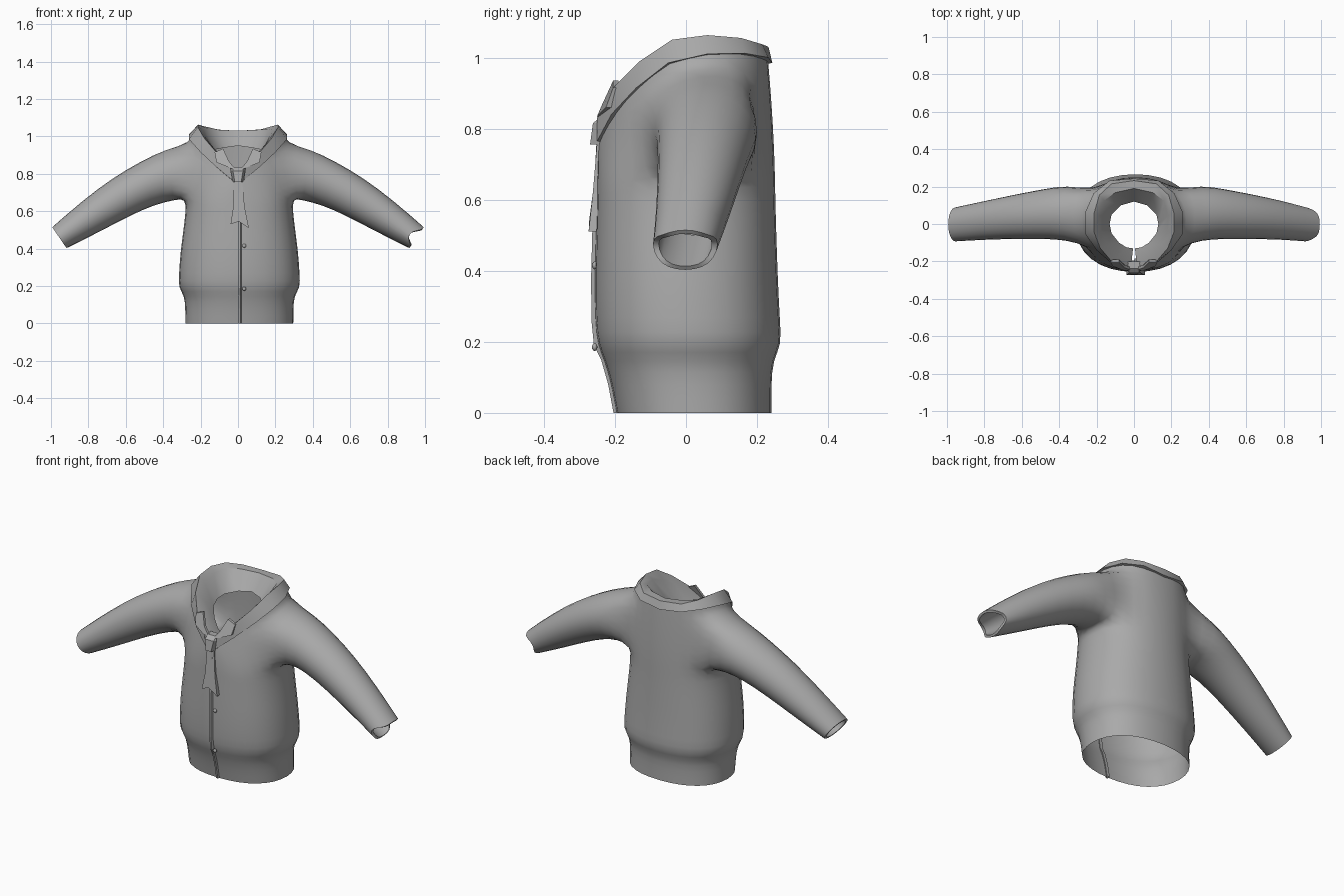
import bpy, bmesh, math
from mathutils import Vector

if "Cube" in bpy.data.objects:
    bpy.data.objects.remove(bpy.data.objects["Cube"])

grey = bpy.data.materials.new("plain grey")
grey.diffuse_color = (0.4, 0.4, 0.4, 1)
grey.use_nodes = True
grey.node_tree.nodes["Principled BSDF"].inputs["Base Color"].default_value = grey.diffuse_color


def make_object(name, bm, smooth_angle=None):
    bmesh.ops.recalc_face_normals(bm, faces=bm.faces)
    me = bpy.data.meshes.new(name)
    bm.to_mesh(me)
    bm.free()
    me.materials.append(grey)
    ob = bpy.data.objects.new(name, me)
    bpy.context.collection.objects.link(ob)
    if smooth_angle:
        bpy.ops.object.select_all(action='DESELECT')
        ob.select_set(True)
        bpy.context.view_layer.objects.active = ob
        bpy.ops.object.shade_smooth_by_angle(angle=math.radians(smooth_angle))
    return ob


def skin(bm, a, b, closed=True):
    n = len(a)
    for i in range(n if closed else n - 1):
        j = (i + 1) % n
        bm.faces.new((a[i], a[j], b[j], b[i]))


# Half collar, back centre to front: outer edge, ridge, inner edge, throat
COLLAR = [
    ((0, .243, .985), (0, .232, 1.03), (0, .19, 1.03), (0, .12, .95)),
    ((.13, .232, 1.0), (.12, .215, 1.037), (.10, .168, 1.035), (.07, .10, .94)),
    ((.215, .165, 1.012), (.185, .155, 1.055), (.16, .125, 1.04), (.12, .05, .93)),
    ((.262, .06, 1.01), (.213, .06, 1.063), (.183, .045, 1.035), (.13, 0, .92)),
    ((.262, -.05, .985), (.215, -.04, 1.05), (.178, -.04, 1.0), (.12, -.05, .90)),
    ((.20, -.14, .915), (.18, -.13, .99), (.14, -.11, .95), (.08, -.10, .86)),
    ((.12, -.21, .84), (.12, -.20, .92), (.085, -.175, .89), (.04, -.125, .82)),
    ((.03, -.25, .765), (.04, -.25, .83), (.015, -.22, .82), (.005, -.13, .79)),
]
FRONT = (0, -.25, .755)

# Torso rings: height, half width, front, back
RINGS = [(0, .295, -.20, .245), (.08, .295, -.215, .245), (.15, .30, -.235, .25),
         (.19, .333, -.255, .275), (.26, .33, -.262, .27), (.38, .322, -.263, .264),
         (.50, .305, -.26, .26), (.60, .293, -.257, .257)]


def torso_point(ring, k):
    z, w, f, b = ring
    a = k * math.pi / 8
    sx = math.copysign(abs(math.sin(a)) ** .88, math.sin(a))
    cy = math.copysign(abs(math.cos(a)) ** .88, math.cos(a))
    return Vector((.007 + w * sx, (f + b) / 2 + (b - f) / 2 * cy, z))


def neck_point(k):
    if k == 8:
        return Vector(FRONT)
    p = Vector(COLLAR[k if k < 8 else 16 - k][0])
    p = Vector((p.x * .97, p.y * .96, p.z + .012))
    if k > 8:
        p.x = -p.x
    return p


# Torso and sleeves, one continuous skin
bm = bmesh.new()
grid = [[bm.verts.new(torso_point(r, k)) for k in range(16)] for r in RINGS]
for t in (.17, .4, .65, .88, 1):
    row = []
    for k in range(16):
        low, top = torso_point(RINGS[-1], k), neck_point(k)
        p = low.lerp(top, t ** 1.8)
        p.z = low.z + t * (top.z - low.z)
        row.append(bm.verts.new(p))
    grid.append(row)
lo, hi = len(RINGS), len(RINGS) + 3          # armhole rows
for r in range(len(grid) - 1):
    for k in range(16):
        if lo <= r < hi and (2 <= k < 5 or 11 <= k < 14):
            continue
        j = (k + 1) % 16
        bm.faces.new((grid[r][k], grid[r][j], grid[r + 1][j], grid[r + 1][k]))

# Sleeve rings: top x, z, bottom x, z, front y, back y
SLEEVE = [(.39, .937, .335, .655, -.092, .215), (.52, .872, .445, .63, -.085, .192),
          (.67, .785, .58, .57, -.085, .165), (.84, .655, .75, .48, -.088, .128),
          (.995, .517, .915, .40, -.097, .093)]
crease = bm.edges.layers.float.new("crease_edge")
for s in (1, -1):
    cols = [2, 3, 4, 5] if s > 0 else [14, 13, 12, 11]
    loop = [grid[hi][k] for k in cols] + [grid[r][cols[3]] for r in (hi - 1, hi - 2)]
    loop += [grid[lo][k] for k in reversed(cols)] + [grid[r][cols[0]] for r in (lo + 1, lo + 2)]

    def sleeve_ring(spec, scale=1, ragged=False):
        tx, tz, bx, bz, f, b = spec
        c = Vector(((tx + bx) / 2, (f + b) / 2, (tz + bz) / 2))
        up = Vector(((tx - bx) / 2, 0, (tz - bz) / 2))
        out = []
        for i in range(12):
            a = math.radians(45 + 30 * i)
            p = c + up * math.sin(a) * scale + Vector((0, (b - f) / 2 * math.cos(a) * scale, 0))
            if ragged and abs(math.sin(a)) < .5:
                p += Vector((-.04, 0, .02 if math.sin(a) > 0 else .012))
            p.x *= s
            out.append(bm.verts.new(p))
        return out

    rings = [loop] + [sleeve_ring(q) for q in SLEEVE]
    rings[-1:] = [sleeve_ring(SLEEVE[-1], 1, s > 0), sleeve_ring(SLEEVE[-1], .82, s > 0),
                  sleeve_ring(SLEEVE[-2], .8)]
    for a, b in zip(rings, rings[1:]):
        skin(bm, a, b)
    for ring in rings[-3:-1]:                # crisp cuff rim
        for i in range(12):
            e = bm.edges.get((ring[i], ring[(i + 1) % 12]))
            e[crease] = 1
            e.smooth = False
for f in bm.faces:
    f.smooth = True
jacket = make_object("jacket_body_and_sleeves", bm)
jacket.modifiers.new("soft", 'SUBSURF').levels = 1
jacket.modifiers["soft"].render_levels = 1

# Folded collar with its inner facing
bm = bmesh.new()
sections = []
for k in list(range(-7, 8)):
    s = -1 if k < 0 else 1
    o, r, i, b = [Vector(p) for p in COLLAR[abs(k)]]
    tuck = Vector((o.x * .9, o.y * .9, o.z - .005))
    sections.append([bm.verts.new((p.x * s, p.y, p.z)) for p in (tuck, o, r, i, b)])
for a, b in zip(sections, sections[1:]):
    skin(bm, a, b, closed=False)
make_object("collar", bm, 38)


def plate(name, outline, depth):
    """Flat panel from an outline of (x, y, z) points, thickened backwards."""
    bm = bmesh.new()
    front = [bm.verts.new(p) for p in outline]
    back = [bm.verts.new((x, y + depth, z)) for x, y, z in outline]
    bm.faces.new(front)
    bm.faces.new(back[::-1])
    skin(bm, front, back)
    return make_object(name, bm)


# Neckerchief: knot, hanging tail, two loose ends
bm = bmesh.new()
knot = [[bm.verts.new((x * w, y, z)) for x, y in ((-1, yb), (-.6, yf), (.6, yf), (1, yb))]
        for z, w, yf, yb in ((.835, .045, -.238, -.20), (.815, .045, -.262, -.22),
                             (.755, .028, -.27, -.235))]
for a, b in zip(knot, knot[1:]):
    skin(bm, a, b)
bm.faces.new(knot[0])
bm.faces.new(knot[-1][::-1])
make_object("kerchief_knot", bm)
plate("kerchief_tail", [(-.022, -.25, .765), (.022, -.25, .765), (.036, -.262, .62),
                        (.058, -.274, .51), (.005, -.272, .545), (-.04, -.273, .53),
                        (-.026, -.262, .62)], .022)
for s, side in ((1, "right"), (-1, "left")):
    plate("kerchief_end_" + side, [(.012 * s, -.245, .82), (.05 * s, -.25, .835),
                                   (.115 * s, -.225, .86), (.125 * s, -.205, .915),
                                   (.08 * s, -.205, .935), (.05 * s, -.235, .87)], .015)

# Front overlap strip along the opening
bm = bmesh.new()
rows = []
for z, w, f, b in RINGS + [(.76, 0, -.248, 0)]:
    rows.append([bm.verts.new((x, y, z)) for x, y in
                 ((.004, f + .015), (.004, f - .004), (.014, f - .004), (.022, f + .015))])
for a, b in zip(rows, rows[1:]):
    skin(bm, a, b)
make_object("front_overlap", bm)

# Buttons
for n, z in enumerate((.185, .415)):
    bm = bmesh.new()
    bmesh.ops.create_uvsphere(bm, u_segments=10, v_segments=6, radius=.011)
    bmesh.ops.scale(bm, vec=(1, .7, 1), verts=bm.verts)
    bmesh.ops.translate(bm, vec=(.033, -.257, z), verts=bm.verts)
    make_object("button_%d" % (n + 1), bm, 60)
